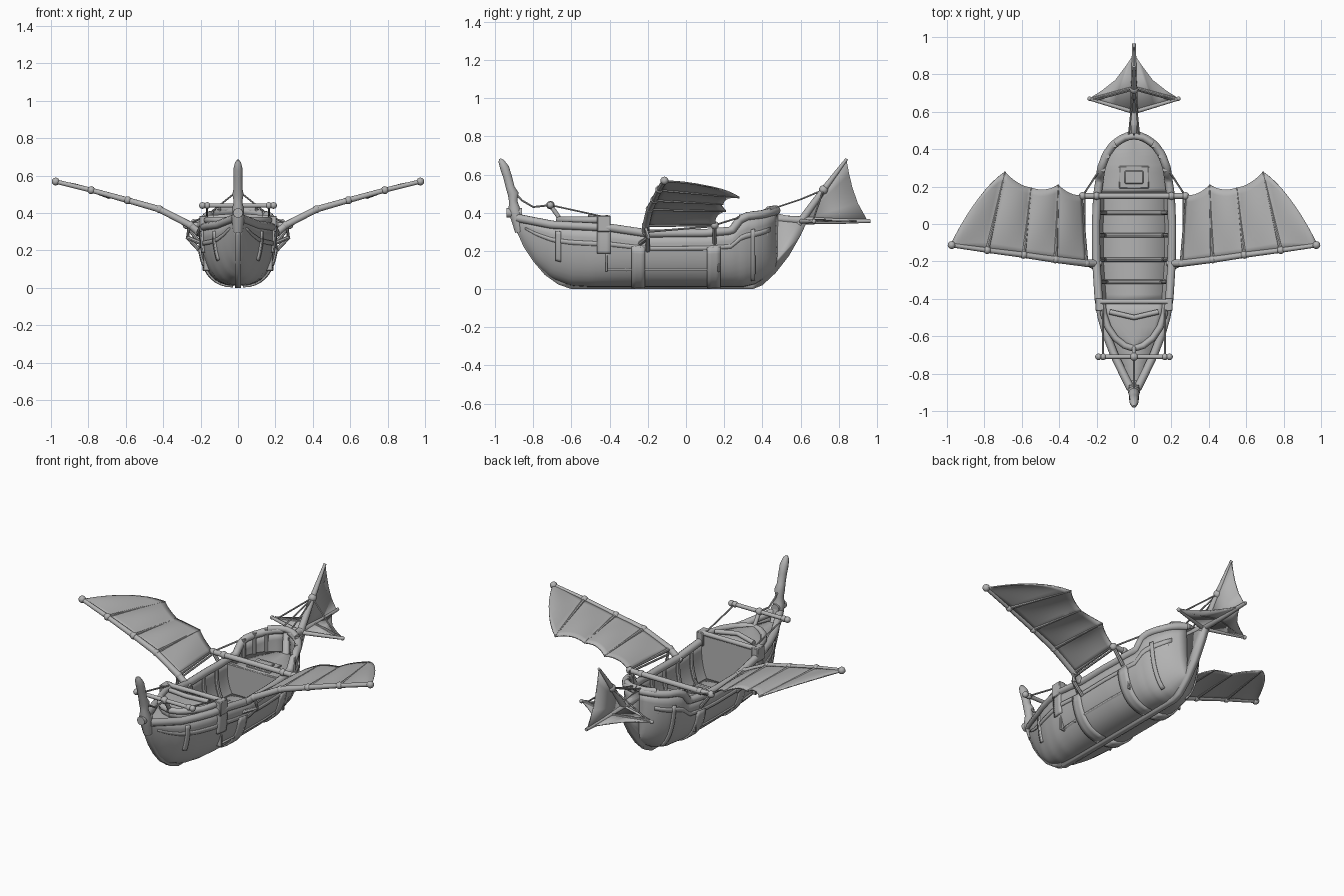
import bpy, bmesh, math
from mathutils import Vector as V

if "Cube" in bpy.data.objects:
    bpy.data.objects.remove(bpy.data.objects["Cube"])

grey = bpy.data.materials.new("plain grey")
grey.diffuse_color = (0.45, 0.45, 0.45, 1)
grey.use_nodes = True
grey.node_tree.nodes["Principled BSDF"].inputs["Base Color"].default_value = grey.diffuse_color


def finish(name, bm, mirror=False, thick=0, offset=0):
    bmesh.ops.recalc_face_normals(bm, faces=bm.faces)
    me = bpy.data.meshes.new(name)
    bm.to_mesh(me)
    bm.free()
    me.materials.append(grey)
    ob = bpy.data.objects.new(name, me)
    bpy.context.collection.objects.link(ob)
    if thick:
        m = ob.modifiers.new("thickness", 'SOLIDIFY')
        m.thickness, m.offset = thick, offset
    if mirror:
        ob.modifiers.new("mirror", 'MIRROR').use_mirror_merge = False
    bpy.ops.object.select_all(action='DESELECT')
    ob.select_set(True)
    bpy.context.view_layer.objects.active = ob
    bpy.ops.object.shade_smooth_by_angle(angle=math.radians(40))
    return ob


def grid(name, rows, mirror=False, thick=0, offset=0):
    bm = bmesh.new()
    vs = [[bm.verts.new(p) for p in r] for r in rows]
    for a, b in zip(vs, vs[1:]):
        for i in range(len(a) - 1):
            bm.faces.new((a[i], a[i + 1], b[i + 1], b[i]))
    return finish(name, bm, mirror, thick, offset)


def tube(name, pts, r, mirror=False, n=10):
    pts = [V(p) for p in pts]
    rad = r if isinstance(r, (list, tuple)) else [r] * len(pts)
    bm = bmesh.new()
    rings = []
    for i, p in enumerate(pts):
        t = (pts[min(i + 1, len(pts) - 1)] - pts[max(i - 1, 0)]).normalized()
        up = V((0, 0, 1)) if abs(t.z) < 0.9 else V((0, 1, 0))
        u = t.cross(up).normalized()
        w = u.cross(t)
        rings.append([bm.verts.new(p + rad[i] * (u * math.cos(k * math.tau / n) + w * math.sin(k * math.tau / n)))
                      for k in range(n)])
    for a, b in zip(rings, rings[1:]):
        for k in range(n):
            bm.faces.new((a[k], a[(k + 1) % n], b[(k + 1) % n], b[k]))
    bm.faces.new(rings[0])
    bm.faces.new(rings[-1])
    return finish(name, bm, mirror)


def knots(name, pts, r, mirror=False):
    bm = bmesh.new()
    for p in pts:
        s = bmesh.ops.create_uvsphere(bm, u_segments=12, v_segments=8, radius=r)
        bmesh.ops.translate(bm, verts=s['verts'], vec=p)
    return finish(name, bm, mirror)


def box(name, lo, hi, mirror=False):
    bm = bmesh.new()
    bmesh.ops.create_cube(bm, size=1)
    for v in bm.verts:
        v.co = V([(a + b) / 2 + c * (b - a) for a, b, c in zip(lo, hi, v.co)])
    bmesh.ops.bevel(bm, geom=bm.edges[:], offset=0.004, segments=1, affect='EDGES')
    return finish(name, bm, mirror)


def plate(name, pts, thick, mirror=False):
    bm = bmesh.new()
    bm.faces.new([bm.verts.new(p) for p in pts])
    return finish(name, bm, mirror, thick)


def lerp(table, y):
    for (a, p), (b, q) in zip(table, table[1:]):
        if y <= b:
            return p + (q - p) * max(0, (y - a) / (b - a))
    return table[-1][1]


def span(a, b, n):
    return [a + (b - a) * i / n for i in range(n + 1)]


# Hull lines along y: half width, bottom height, top height
WIDTH = [(-.88, .018), (-.8, .06), (-.7, .11), (-.6, .15), (-.5, .18), (-.4, .197), (-.2, .21), (0, .212),
         (.15, .205), (.3, .182), (.37, .155), (.42, .118), (.45, .08), (.475, .02)]
BOTTOM = [(-.88, .3), (-.84, .22), (-.78, .13), (-.7, .06), (-.6, .022), (-.5, .016), (.3, .016), (.36, .03),
          (.42, .07), (.475, .12)]
TOP = [(-.88, .36), (-.7, .325), (-.4, .31), (-.2, .28), (.1, .282), (.24, .295), (.28, .35), (.32, .37),
       (.4, .38), (.475, .4)]


def hull(y, a, off=0.0):
    w, b, t = lerp(WIDTH, y), lerp(BOTTOM, y), lerp(TOP, y)
    sharp = 0.7 + 0.5 * max(0, min(1, (-y - .5) / .35)) + 0.3 * max(0, min(1, (y - .3) / .17))
    s = 1 - math.cos(a)
    return V(((w + off) * math.sin(a) ** sharp * (1 - .04 * s * s), y, b - off + (t - b + off) * s))


H = math.pi / 2
ys = span(-.88, .475, 70)
half = [i * H / 10 for i in range(11)]
rows = []
for y in ys:
    r = [hull(y, a) for a in half]
    rows.append([V((-p.x, p.y, p.z)) for p in r[:0:-1]] + r)
grid("hull", rows, thick=.012)

# Keel, stem and stern post as one flat timber
keel = [(-.905, .37), (-.89, .31), (-.85, .22), (-.8, .145), (-.74, .075), (-.67, .025), (-.6, 0), (.35, 0), (.4, .02),
        (.47, .085), (.54, .175), (.6, .28), (.63, .345), (.6, .37), (.46, .4), (.44, .12), (.34, .04), (-.57, .04),
        (-.7, .1), (-.8, .2), (-.85, .37)]
plate("keel", [(0, y, z) for y, z in keel], .034)

# Gunwale and hull strakes
tube("gunwale", [hull(y, H) + V((0, 0, .012)) for y in ys], .022, True)
for n, (a0, a1) in enumerate([(1.28, 1.36)]):
    grid("strake", [[hull(y, a, .006) for a in span(a0, a1, 2)] for y in span(-.84, .44, 50)], True, .01)


def strap(name, y0, y1, a0, a1):
    grid(name, [[hull(y, a, .008) for a in span(a0, a1, 10)] for y in span(y0, y1, 3)], True, .014)


strap("front_hull_strap", -.285, -.215, .05, 1.33)
strap("rear_hull_strap", .11, .18, .05, 1.33)
strap("bow_hull_strap", -.68, -.655, .9, 1.5)
strap("stern_hull_strap", .34, .36, .4, 1.4)
strap("side_plank", -.465, -.395, 1.15, H)
box("side_block", (.165, -.465, .3), (.207, -.395, .385), True)


# Decks and bulkheads
def deck(name, y0, y1, z, k):
    grid(name, [[(lerp(WIDTH, y) * k * u, y, z) for u in span(-1, 1, 2)] for y in span(y0, y1, 14)], thick=.01)


deck("main_deck", -.42, .18, .1, .86)
deck("bow_deck", -.87, -.41, .318, .95)
deck("stern_deck", .17, .47, .275, .96)
box("front_bulkhead", (-.185, -.425, .09), (.185, -.41, .365))
box("rear_bulkhead", (-.19, .165, .09), (.19, .18, .28))
box("hatch", (-.08, .19, .27), (.08, .31, .288))
box("hatch_lid", (-.05, .215, .28), (.05, .285, .298))
for y in (-.31, -.19, -.06, .06):
    r = [hull(y, a, -.016) for a in half]
    r = [p for p in r if p.z > .08]
    tube("inner_rib", r, .012, True, 8)
    tube("deck_beam", [(-.17, y, .105), (.17, y, .105)], .012, n=8)

# Raised foredeck with a pointed rail
edge = [(.17, -.42), (.163, -.48), (.14, -.55), (.1, -.61), (.05, -.65), (0, -.665)]
grid("foredeck", [[(x * u, y, .365 - .02 * u * u) for u in span(-1, 1, 8)] for x, y in edge], thick=.012)
grid("foredeck_side", [[(x, y, z) for z in (.31, .36)] for x, y in edge], True, .012)
tube("foredeck_rail", [(x, y, .362) for x, y in edge], .018, True)
tube("foredeck_beam", [(-.18, -.415, .375), (.18, -.415, .375)], .014)
tube("bench", [(-.13, -.47, .375), (0, -.5, .385), (.13, -.47, .375)], .014)

# Stern railing posts
for y in (.29, .36, .42):
    p = hull(y, H)
    tube("stern_post", [(p.x - .012, y, .28), (p.x - .012, y, p.z + .035)], .012, True, 8)
tube("stern_cap", [(.1, .43, .415), (.05, .462, .42), (0, .47, .422)], .018, True)

# Figurehead neck
tube("figurehead", [(0, -.87, .3), (0, -.885, .37), (0, -.9, .42), (0, -.905, .46), (0, -.905, .5), (0, -.92, .53),
                    (0, -.935, .59), (0, -.95, .635), (0, -.968, .67), (0, -.975, .682)],
     [.026, .034, .032, .023, .03, .024, .024, .025, .016, .006])
tube("neck_collar", [(0, -.86, .4), (0, -.94, .4)], .026)

# Bow crossbeam and its ropes
tube("bow_crossbeam", [(-.2, -.71, .44), (.2, -.71, .44)], .012)
knots("crossbeam_knots", [(.19, -.71, .44), (.165, -.71, .44)], .018, True)
knots("crossbeam_centre", [(0, -.71, .44)], .022)
tube("crossbeam_post", [(0, -.655, .36), (0, -.71, .44)], .012)
tube("crossbeam_rope", [(.165, -.71, .44), (.165, -.55, .405), (.165, -.415, .375)], .005, True, 6)
tube("neck_rope", [(0, -.9, .51), (0, -.86, .465), (0, -.8, .43), (0, -.71, .44)], .006, n=6)

# Wings: each rib joins a point on the leading spar to one on the trailing edge
ribs = [((.255, -.21, .335), (.28, .155, .335)), ((.42, -.19, .42), (.405, .21, .41)),
        ((.59, -.165, .468), (.55, .195, .445)), ((.785, -.14, .522), (.69, .28, .48)),
        ((.975, -.113, .568), (.97, -.09, .562))]
ribs = [(V(a), V(b)) for a, b in ribs]
rows = []
for i, ((a, b), (c, d)) in enumerate(zip(ribs, ribs[1:])):
    for u in span(0, 1, 8)[(1 if i else 0):]:
        bow = 4 * u * (1 - u)
        lead, trail = a.lerp(c, u), b.lerp(d, u) + V((0, (.045 if i == 3 else -.018) * bow, 0))
        rows.append([lead.lerp(trail, t) + V((0, 0, .018 * bow * math.sin(t * math.pi * .75))) for t in span(0, 1, 10)])
grid("wing_membrane", rows, True, .007)
leads = [a for a, b in ribs]
tube("wing_spar", [(.18, -.21, .28), (.215, -.21, .3)] + leads, [.018, .02, .019, .018, .016, .014, .012], True)
knots("wing_spar_knots", [(.215, -.21, .3)] + leads, .021, True)
for a, b in ribs[:4]:
    tube("wing_rib", [a, a.lerp(b, .5), b], [.011, .008, .005], True, 8)
tube("wing_crossbeam", [(-.28, .15, .335), (.28, .15, .335)], .016)
knots("wing_crossbeam_knots", [(.275, .15, .335), (.2, .15, .335)], .021, True)
tube("wing_strut", [(.27, -.2, .27), (.205, -.2, .2)], .011, True, 8)
tube("wing_brace", [(.26, -.21, .335), (.27, -.2, .27), (.2, -.24, .24)], .012, True, 8)
tube("rear_wing_brace", [(.275, .15, .335), (.205, .15, .24)], .011, True, 8)
tube("wing_rope", [(.275, .15, .335), (.17, .31, .385)], .005, True, 6)
tube("wing_inner_rope", [(.265, -.2, .3), (.265, .15, .33)], .006, True, 6)

# Tail: boom, upright fin and flat side fins
tube("tail_boom", [(0, .46, .37), (0, .6, .36), (0, .8, .355), (0, .965, .357)], [.02, .022, .015, .01])
plate("tail_fin", [(0, y, z) for y, z in [(.6, .36), (.84, .68), (.855, .6), (.872, .53), (.9, .45), (.95, .36)]], .007)
tube("tail_fin_spar", [(0, .59, .34), (0, .72, .52), (0, .842, .682)], [.022, .017, .008])
knots("tail_knots", [(0, .6, .36), (0, .72, .52)], .024)
plate("side_fin", [(0, .6, .36), (.11, .625, .358), (.24, .67, .355), (.17, .715, .355), (.1, .77, .355),
                   (.04, .85, .355), (0, .91, .355)], .007, True)
tube("side_fin_spar", [(0, .6, .355), (.24, .67, .355)], [.013, .009], True)
tube("side_fin_rib", [(0, .73, .36), (.22, .67, .36)], .008, True, 8)
knots("side_fin_knots", [(.238, .67, .355)], .012, True)
tube("side_fin_rope", [(0, .72, .52), (.2, .665, .36)], .005, True, 6)
tube("tail_rope", [(.03, .45, .42), (.015, .6, .47), (0, .72, .52)], .005, True, 6)
